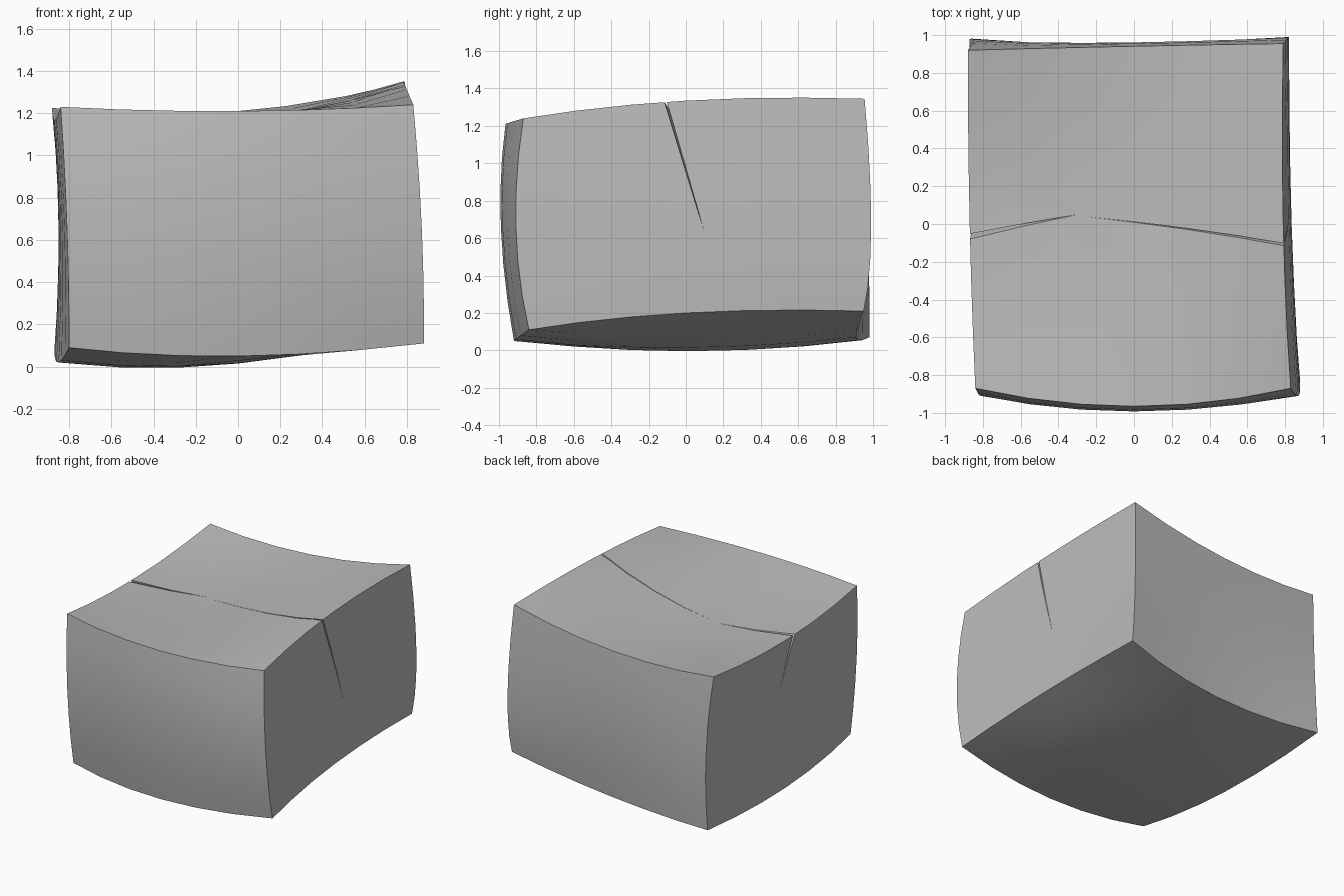
import bpy
import bmesh
import math
from mathutils import Vector

if "Cube" in bpy.data.objects:
    bpy.data.objects.remove(bpy.data.objects["Cube"], do_unlink=True)

stone = bpy.data.materials.new("grey_stone")
stone.use_nodes = True
colour = (0.5, 0.5, 0.5, 1)
stone.diffuse_color = colour
stone.node_tree.nodes["Principled BSDF"].inputs["Base Color"].default_value = colour


def add_object(name, bm):
    bmesh.ops.recalc_face_normals(bm, faces=bm.faces)
    mesh = bpy.data.meshes.new(name)
    bm.to_mesh(mesh)
    bm.free()
    mesh.materials.append(stone)
    obj = bpy.data.objects.new(name, mesh)
    bpy.context.collection.objects.link(obj)
    return obj


# Control cage of the worn block: layers from bottom to top,
# rows from front to back, points from -x to +x
cage = [
    [[(-.80, -.85, .09), (0, -.92, .05), (.88, -.84, .11)],
     [(-.85, 0, .02), (0, .02, .015), (.83, 0, .20)],
     [(-.87, .98, .07), (0, .91, .07), (.81, .95, .21)]],
    [[(-.81, -.91, .66), (0, -.99, .66), (.87, -.91, .66)],
     [(-.84, 0, .65), (0, 0, .65), (.83, 0, .68)],
     [(-.85, .97, .65), (0, .96, .65), (.82, .99, .66)]],
    [[(-.84, -.87, 1.23), (0, -.965, 1.21), (.83, -.87, 1.24)],
     [(-.87, 0, 1.165), (0, .03, 1.17), (.79, 0, 1.335)],
     [(-.88, .92, 1.225), (-.05, .94, 1.205), (.79, .955, 1.345)]],
]


def weights(t):
    """Quadratic curve through three points at -1, 0 and 1."""
    return t * (t - 1) / 2, 1 - t * t, t * (t + 1) / 2


def bend(co):
    wx, wy, wz = (weights(t) for t in co)
    point = Vector()
    for layer, c in zip(cage, wz):
        for row, b in zip(layer, wy):
            for p, a in zip(row, wx):
                point += Vector(p) * a * b * c
    return point


# Stone block
bm = bmesh.new()
bmesh.ops.create_cube(bm, size=2)
bmesh.ops.subdivide_edges(bm, edges=bm.edges, cuts=5, use_grid_fill=True)
for v in bm.verts:
    v.co = bend(v.co)
block = add_object("stone_block", bm)


def cut_crack(tip, mouth, foot, width):
    """Cut a thin wedge, widest at the mouth on the upper edge."""
    bm = bmesh.new()
    half = Vector((0, width / 2, 0))
    for p in (Vector(tip), Vector(foot), Vector(mouth) + half, Vector(mouth) - half):
        bm.verts.new(p)
    bmesh.ops.convex_hull(bm, input=bm.verts)
    cutter = add_object("crack_cutter", bm)
    cutter.hide_render = True
    mod = block.modifiers.new("crack", "BOOLEAN")
    mod.operation = "DIFFERENCE"
    mod.solver = "EXACT"
    mod.object = cutter
    bpy.context.view_layer.objects.active = block
    bpy.ops.object.modifier_apply(modifier=mod.name)
    bpy.data.objects.remove(cutter, do_unlink=True)


# Cracks running in from both sides
cut_crack((-.26, .04, 1.15), (.81, -.125, 1.38), (.85, .1, .62), .014)
cut_crack((-.30, .05, 1.15), (-.90, -.08, 1.19), (-.86, .07, .78), .03)

bpy.ops.object.select_all(action="DESELECT")
block.select_set(True)
bpy.context.view_layer.objects.active = block
bpy.ops.object.shade_smooth_by_angle(angle=math.radians(35))
